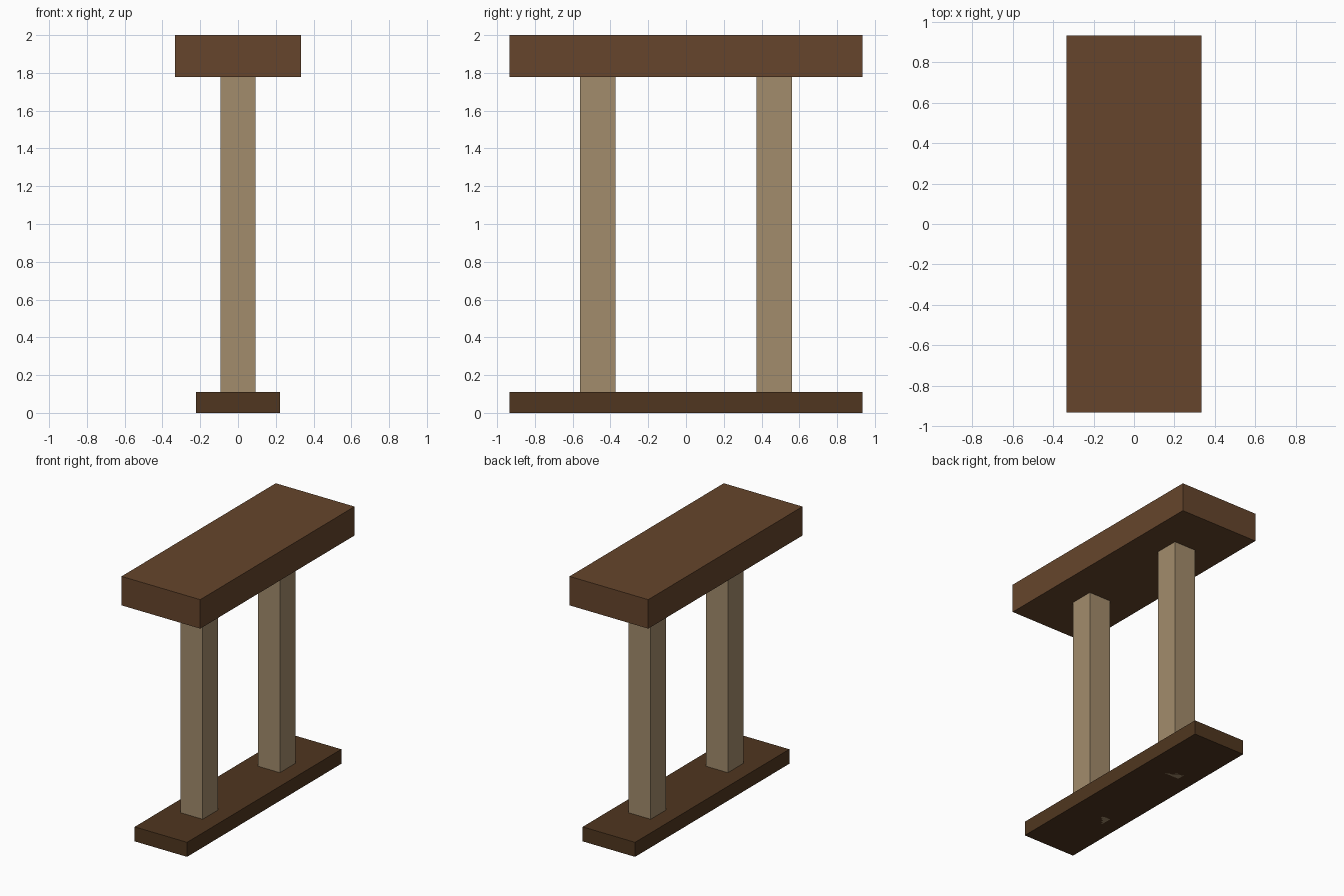
import bpy

if "Cube" in bpy.data.objects:
    bpy.data.objects.remove(bpy.data.objects["Cube"])


def material(name, rgb):
    mat = bpy.data.materials.new(name)
    mat.diffuse_color = (*rgb, 1.0)
    mat.use_nodes = True
    mat.node_tree.nodes["Principled BSDF"].inputs["Base Color"].default_value = mat.diffuse_color
    return mat


def box(name, size, centre, mat):
    bpy.ops.mesh.primitive_cube_add(size=1, location=centre)
    obj = bpy.context.object
    obj.name = name
    obj.scale = size
    bpy.ops.object.transform_apply(location=False, rotation=False, scale=True)
    obj.data.materials.append(mat)
    return obj


top_wood = material("top_wood", (0.133, 0.06, 0.025))
base_wood = material("base_wood", (0.08, 0.037, 0.014))
post_wood = material("post_wood", (0.365, 0.262, 0.15))

LENGTH = 1.867
TOP_UNDERSIDE = 1.778

# Thick slab on top and narrower foot plank
box("top_slab", (0.667, LENGTH, 2 - TOP_UNDERSIDE), (0, 0, (2 + TOP_UNDERSIDE) / 2), top_wood)
box("foot_plank", (0.444, LENGTH, 0.111), (0, 0, 0.0555), base_wood)

# Two square posts passing through the foot plank to the ground
for side, label in ((-1, "front_post"), (1, "back_post")):
    box(label, (0.187, 0.187, TOP_UNDERSIDE), (0, side * 0.467, TOP_UNDERSIDE / 2), post_wood)
